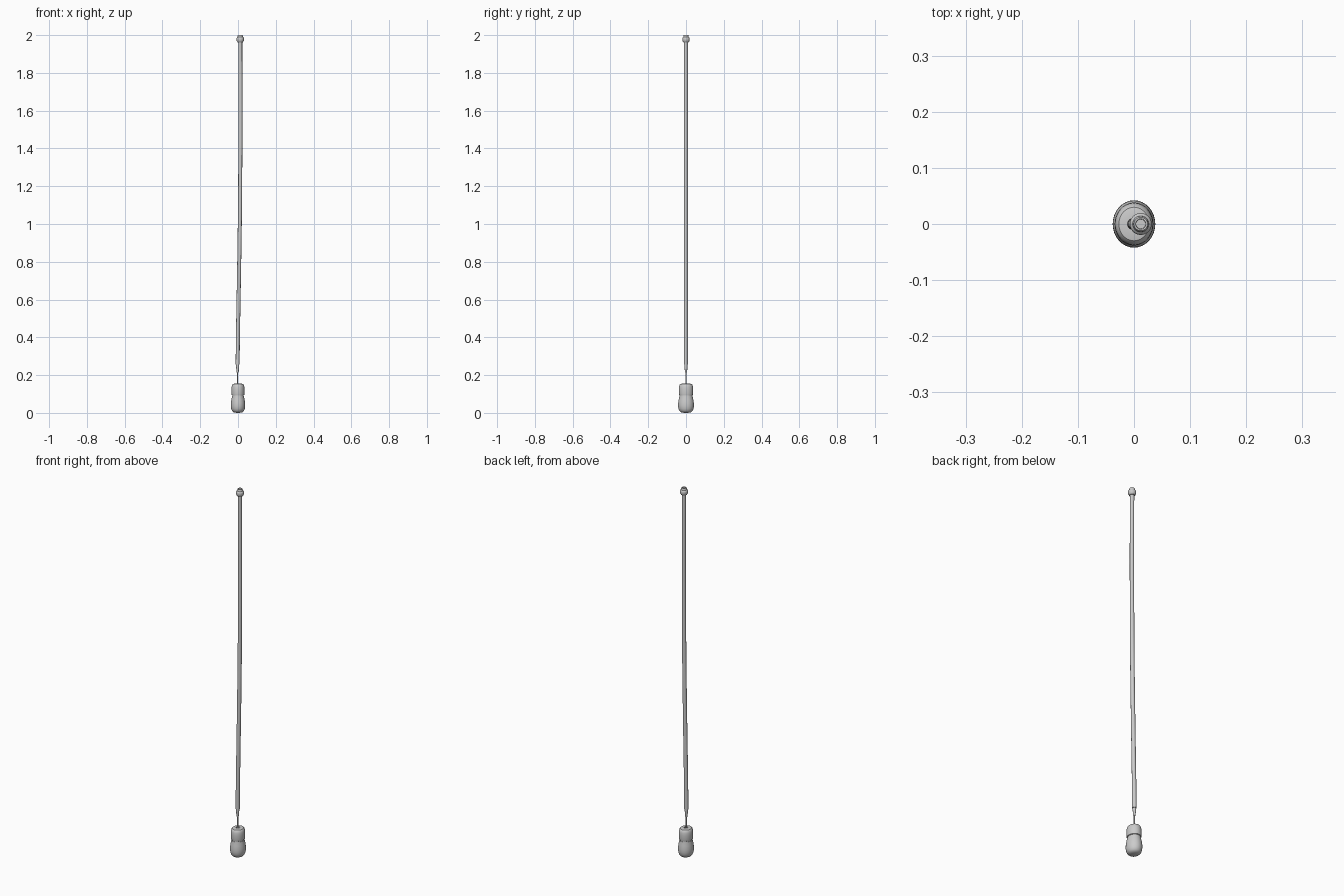
import bpy, bmesh, math

if "Cube" in bpy.data.objects:
    bpy.data.objects.remove(bpy.data.objects["Cube"])


def lathe(name, profile, x=0.0, sx=1.0, sy=1.0, sides=32, angle=35):
    """Spin (radius, z) points round the z axis."""
    bm = bmesh.new()
    rings = []
    for r, z in profile:
        if r == 0:
            rings.append([bm.verts.new((x, 0, z))])
        else:
            rings.append([bm.verts.new((x + sx * r * math.cos(a), sy * r * math.sin(a), z))
                          for a in (2 * math.pi * i / sides for i in range(sides))])
    for lo, hi in zip(rings, rings[1:]):
        for i in range(sides):
            j = (i + 1) % sides
            face = [lo[i % len(lo)], lo[j % len(lo)], hi[j % len(hi)], hi[i % len(hi)]]
            bm.faces.new(list(dict.fromkeys(face)))
    bmesh.ops.recalc_face_normals(bm, faces=bm.faces)
    return finish(name, bm, angle)


def finish(name, bm, angle):
    mesh = bpy.data.meshes.new(name)
    bm.to_mesh(mesh)
    bm.free()
    ob = bpy.data.objects.new(name, mesh)
    bpy.context.collection.objects.link(ob)
    bpy.ops.object.select_all(action='DESELECT')
    ob.select_set(True)
    bpy.context.view_layer.objects.active = ob
    bpy.ops.object.shade_smooth_by_angle(angle=math.radians(angle))
    return ob


def rod(name, path, sides=16):
    """Round rod through (x, z, radius) points with capped ends."""
    bm = bmesh.new()
    rings = [[bm.verts.new((x + r * math.cos(a), r * math.sin(a), z))
              for a in (2 * math.pi * i / sides for i in range(sides))]
             for x, z, r in path]
    for lo, hi in zip(rings, rings[1:]):
        for i in range(sides):
            j = (i + 1) % sides
            bm.faces.new((lo[i], lo[j], hi[j], hi[i]))
    bm.faces.new(rings[0][::-1])
    bm.faces.new(rings[-1])
    return finish(name, bm, 40)


# Slightly oval pull handle: rounded lower bulb and upper collar
lathe("handle_bulb", [(0, 0.0), (0.015, 0.001), (0.025, 0.004), (0.032, 0.011),
                      (0.036, 0.022), (0.038, 0.036), (0.0375, 0.052), (0.035, 0.07),
                      (0.0325, 0.082), (0.0315, 0.09), (0, 0.09)], sy=1.11)
lathe("handle_collar", [(0, 0.088), (0.030, 0.088), (0.030, 0.094), (0.0335, 0.096),
                        (0.0345, 0.102), (0.0345, 0.125), (0.0335, 0.138),
                        (0.031, 0.148), (0.027, 0.153), (0.018, 0.155), (0.009, 0.155),
                        (0.008, 0.148), (0, 0.148)], sy=1.11)

# Thin string and the tapered connector above it
rod("string", [(-0.002, 0.14, 0.0032), (-0.002, 0.27, 0.0032)], 12)
lathe("connector", [(0, 0.214), (0.005, 0.214), (0.0062, 0.22), (0.0082, 0.248),
                    (0.0075, 0.262), (0, 0.262)], x=-0.002, sides=20)

# Long, gently bowed sleeve
bow = [(-0.002, 0.256), (-0.0005, 0.4), (0.003, 0.6), (0.0065, 0.8), (0.0095, 1.0),
       (0.0115, 1.2), (0.0125, 1.4), (0.0128, 1.6), (0.0125, 1.8), (0.012, 1.97)]
rod("sleeve", [(x, z, 0.0105) for x, z in bow])

# Top ferrule with a flange and an open bore
lathe("top_ferrule", [(0, 1.962), (0.014, 1.962), (0.0165, 1.966), (0.0195, 1.971),
                      (0.0195, 1.984), (0.0175, 1.988), (0.0145, 1.990), (0.0135, 1.997),
                      (0.012, 2.0), (0.009, 2.0), (0.0085, 1.98), (0, 1.98)], x=0.012)
